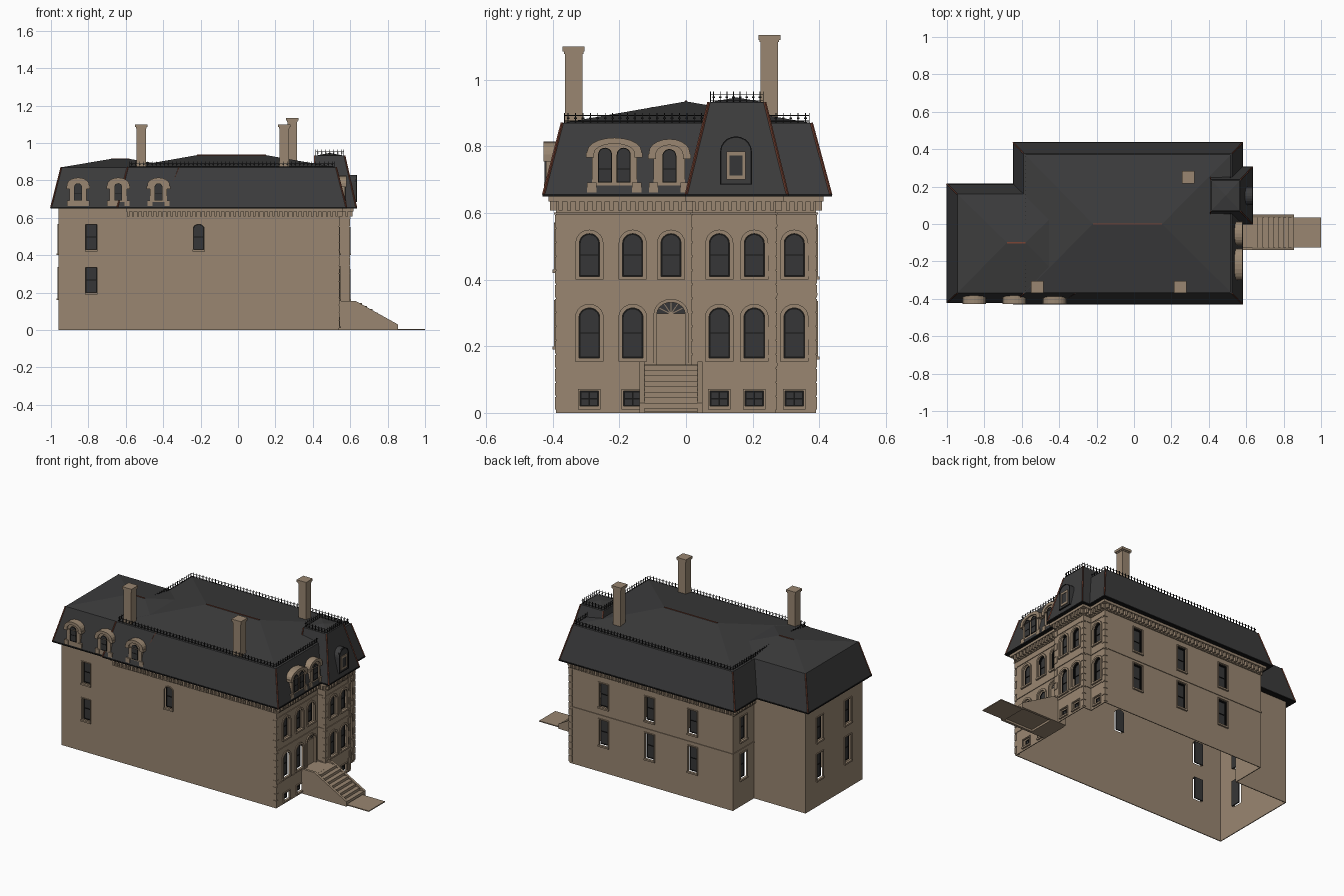
import bpy, bmesh, math
from mathutils import Matrix, Vector

if bpy.data.objects.get("Cube"):
    bpy.data.objects.remove(bpy.data.objects["Cube"], do_unlink=True)


def material(name, r, g, b):
    m = bpy.data.materials.new(name)
    m.use_nodes = True
    m.diffuse_color = (r, g, b, 1)
    m.node_tree.nodes["Principled BSDF"].inputs["Base Color"].default_value = (r, g, b, 1)
    return m


STONE = material("brown_stone", .32, .24, .165)
SLATE = material("dark_slate", .045, .045, .046)
GLASS = material("dark_glass", .037, .037, .038)
IRON = material("black_iron", .008, .008, .008)
COPPER = material("red_copper", .2, .06, .035)
parts = {}


def part(name, mat):
    return parts.setdefault(name, (bmesh.new(), mat))[0]


def face_matrix(x, y, turn):
    # local -y points out of the wall
    return Matrix.Translation((x, y, 0)) @ Matrix.Rotation(math.radians(turn), 4, "Z")


def box(bm, x0, x1, y0, y1, z0, z1, m=Matrix()):
    size = Matrix.Diagonal((x1 - x0, y1 - y0, z1 - z0, 1))
    mid = Matrix.Translation(((x0 + x1) / 2, (y0 + y1) / 2, (z0 + z1) / 2))
    bmesh.ops.create_cube(bm, size=1, matrix=m @ mid @ size)


def bar(bm, p, q, r):
    p, q = Vector(p), Vector(q)
    m = Matrix.Translation(p) @ (q - p).to_track_quat("Z", "Y").to_matrix().to_4x4()
    box(bm, -r, r, -r, r, 0, (q - p).length, m)


def profile(w, z0, z1, rise=0, u=0, n=10):
    if not rise:
        return [(u - w/2, z0), (u + w/2, z0), (u + w/2, z1), (u - w/2, z1)]
    arc = [(u + w/2 * math.cos(math.pi*i/n), z1 - rise + rise * math.sin(math.pi*i/n)) for i in range(n + 1)]
    return [(u - w/2, z0), (u + w/2, z0)] + arc


def prism(bm, pts, y0, y1, m=Matrix()):
    a, b = [[bm.verts.new(m @ Vector((u, y, z))) for u, z in pts] for y in (y0, y1)]
    bm.faces.new(a)
    bm.faces.new(b[::-1])
    for i in range(len(a)):
        bm.faces.new((a[i - 1], b[i - 1], b[i], a[i]))


def ring(bm, outer, inner, y0, y1, m):
    loops = [[bm.verts.new(m @ Vector((u, y, z))) for u, z in pts]
             for pts, y in ((outer, y1), (outer, y0), (inner, y0), (inner, y1))]
    for a, b in zip(loops, loops[1:] + loops[:1]):
        for i in range(len(a)):
            bm.faces.new((a[i - 1], a[i], b[i], b[i - 1]))


def shell(name, path, z0, z1, thick, offset, closed=False):
    bm = part(name, STONE)
    lo, hi = [[bm.verts.new((x, y, z)) for x, y in path] for z in (z0, z1)]
    for i in range(0 if closed else 1, len(path)):
        bm.faces.new((lo[i - 1], lo[i], hi[i], hi[i - 1]))
    solid[name] = (thick, offset)


def along(path, step):
    # evenly spaced stations with their wall angle
    for (ax, ay), (bx, by) in zip(path, path[1:]):
        length = math.hypot(bx - ax, by - ay)
        n = max(1, round(length / step))
        for i in range(n):
            t = (i + .5) / n
            yield ax + (bx-ax)*t, ay + (by-ay)*t, math.degrees(math.atan2(by-ay, bx-ax))


def window(x, y, turn, z0, z1, w, rise=0, trim=.012):
    m = face_matrix(x, y, turn)
    hole = profile(w, z0, z1, rise)
    prism(part("opening_cutter", STONE), hole, -.03, .03, m)
    prism(part("window_glass", GLASS), hole, .017, .02, m)
    inner = profile(w - .008, z0 + .004, z1 - .004, max(rise - .004, 0))
    ring(part("window_sashes", IRON), hole, inner, .013, .017, m)
    mid = (z0 + z1) / 2
    box(part("window_sashes", IRON), -w/2, w/2, .013, .017, mid - .002, mid + .002, m)
    if z1 - z0 < .1:
        box(part("window_sashes", IRON), -.002, .002, .013, .017, z0, z1, m)
    if trim:
        outer = profile(w + 2*trim, z0 - .004, z1 + trim, rise + trim if rise else 0)
        ring(part("window_surrounds", STONE), outer, hole, -.006, .003, m)
        box(part("window_sills", STONE), -w/2 - trim, w/2 + trim, -.01, 0, z0 - .01, z0, m)


def dormer(x, y, turn, w, lights, z0=.662, top=.815):
    m = face_matrix(x, y, turn)
    stone = part("dormer_bodies", STONE)
    prism(stone, profile(w, z0, top - .01, .035), 0, .075, m)
    ring(part("dormer_hoods", STONE), profile(w + .028, top - .05, top, .04),
         profile(w - .014, top - .05, top - .018, .028), -.008, .06, m)
    for s in (-1, 1):
        box(stone, s*w/2 - .014, s*w/2 + .014, -.006, .04, z0, z0 + .03, m)
        box(stone, s*(w/2 + .005) - .012, s*(w/2 + .005) + .012, -.008, .05, top - .06, top - .045, m)
    for u in lights:
        shape = profile(.042, z0 + .03, top - .03, .021, u)
        prism(part("dormer_glass", GLASS), shape, -.003, .001, m)
        ring(part("dormer_sashes", IRON), shape, profile(.036, z0 + .033, top - .033, .018, u), -.005, 0, m)
        box(part("dormer_sashes", IRON), u - .02, u + .02, -.005, 0, .73, .733, m)


solid = {}

# Walls, belt courses and bracketed cornice
front = [(-.6, -.39), (.54, -.39), (.54, .02), (.595, .02), (.595, .27), (.54, .27), (.54, .39), (-.6, .39), (-.6, .18)]
outline = [(-.96, -.39)] + front[1:] + [(-.96, .18)]
shell("walls", outline, 0, .655, .005, -1, True)
shell("belt_course", front[1:], .352, .36, .004, 1)
shell("water_table", front[1:7], .14, .15, .004, 1)
shell("upper_belt", front[1:7], .56, .566, .004, 1)
shell("frieze", front, .595, .602, .006, 1)
shell("cornice", front, .635, .652, .022, 1)
for x, y, a in along(front, .026):
    box(part("cornice_brackets", STONE), -.006, .006, -.018, 0, .608, .636, face_matrix(x, y, a))

# Corner quoins on the entrance side
for x, y, s in ((.54, -.39, 1), (.54, .39, -1), (.595, .02, 1), (.595, .27, -1)):
    for i in range(14):
        reach = y + s * (.022 if i % 2 else .012)
        box(part("quoins", STONE), x - .02, x + .003, min(y - s*.003, reach), max(y - s*.003, reach), .01 + i*.042, .048 + i*.042)

# Windows
for y, x in ((-.29, .54), (-.16, .54), (.1, .595), (.205, .595), (.325, .54)):
    window(x, y, 90, .165, .315, .062, .028)
    window(x, y, 90, .41, .538, .06, .028)
    window(x, y, 90, .02, .065, .055, 0, .006)
window(.54, -.045, 90, .41, .538, .06, .028)
for z0, z1 in ((.17, .33), (.41, .56)):
    for x in (.3, -.02, -.32):
        window(x, .39, 180, z0, z1, .062, 0, .006)
    for x, y in ((-.6, .285), (-.96, .04), (-.96, -.24)):
        window(x, y, 270, z0, z1, .062, 0, .006)
for z in (.2, .43):
    window(-.785, -.39, 0, z, z + .135, .06, 0, .004)
window(-.21, -.39, 0, .43, .565, .056, .02, .006)

# Entrance door with fanlight
m = face_matrix(.54, -.045, 90)
arch = profile(.085, .145, .332, .036)
prism(part("opening_cutter", STONE), arch, -.03, .03, m)
ring(part("door_surround", STONE), profile(.105, .145, .342, .046), arch, -.007, .012, m)
prism(part("fanlight", GLASS), arch, .014, .017, m)
box(part("door", STONE), -.0425, .0425, .008, .014, .145, .298, m)
for i in range(1, 6):
    a = math.pi * i / 6
    bar(part("fanlight_spokes", STONE), m @ Vector((0, .012, .297)),
        m @ Vector((.04 * math.cos(a), .012, .297 + .034 * math.sin(a))), .0012)


# Mansard roofs: eave rectangle, upper rectangle, ridge
def roof(name, eave, upper, ridge, base=.655, shoulder=.87):
    def corners(r, z):
        return [Vector((r[i], r[j], z)) for i, j in ((0, 2), (1, 2), (1, 3), (0, 3))]
    lo, hi = corners(eave, base), corners(upper, shoulder)
    bm = part(name, SLATE)
    verts = [bm.verts.new(p) for p in lo + hi + [Vector(p) for p in ridge]]
    bmesh.ops.convex_hull(bm, input=verts)
    bmesh.ops.dissolve_limit(bm, angle_limit=.01, verts=bm.verts[:], edges=bm.edges[:])
    for p, q in zip(lo, hi):
        bar(part("copper_hips", COPPER), p, q, .003)
    if len(ridge) > 1:
        bar(part("copper_hips", COPPER), *ridge, .003)
    x0, x1, y0, y1 = eave
    box(part("gutters", IRON), x0 - .003, x1 + .003, y0 - .003, y1 + .003, base - .005, base + .002)


roof("main_roof", (-.645, .58, -.428, .435), (-.59, .525, -.372, .377), [(-.22, 0, .935), (.15, 0, .935)])
roof("rear_roof", (-1, -.4, -.42, .213), (-.945, -.315, -.37, .16), [(-.68, -.1, .915), (-.58, -.1, .915)])
roof("tower_roof", (.4, .633, 0, .305), (.41, .57, .068, .237), [(.49, .152, .947)], shoulder=.932)


# Iron cresting
def cresting(x0, x1, y0, y1, z, h, step):
    path = [(x0, y0), (x1, y0), (x1, y1), (x0, y1), (x0, y0)]
    bm = part("roof_cresting", IRON)
    for a, b in zip(path, path[1:]):
        for level in (.2, .75):
            bar(bm, (*a, z + h*level), (*b, z + h*level), .001)
    for x, y, a in along(path, step):
        m = face_matrix(x, y, a)
        box(bm, -.0013, .0013, -.0013, .0013, z - .004, z + h, m)
        box(bm, -.004, .004, -.001, .001, z + h*.4, z + h*.55, m)


cresting(-.58, .515, -.365, .37, .87, .03, .022)
cresting(.415, .565, .073, .232, .932, .033, .02)

# Dormers
for x in (-.855, -.64, -.425):
    dormer(x, -.42, 0, .092, (0,))
dormer(.573, -.05, 90, .095, (0,), top=.822)
dormer(.573, -.215, 90, .135, (-.028, .028), top=.826)
m = face_matrix(.632, .15, 90)
prism(part("tower_dormer", SLATE), profile(.095, .685, .83, .045), 0, .07, m)
ring(part("tower_dormer_edge", IRON), profile(.095, .685, .83, .045), profile(.087, .689, .826, .041), -.003, .01, m)
ring(part("tower_window_frame", STONE), profile(.058, .7, .785), profile(.04, .712, .772), -.005, .001, m)
prism(part("tower_window_glass", GLASS), profile(.04, .712, .772), -.002, 0, m)

# Chimneys
for x, y, top in ((-.517, -.337, 1.1), (.247, -.337, 1.1), (.29, .25, 1.135)):
    for r, z0, z1 in ((.026, .84, top), (.029, top - .022, top - .015), (.033, top - .015, top)):
        box(part("chimneys", STONE), x - r, x + r, y - r, y + r, z0, z1)

# Entrance steps, side walls and path slab
steps = part("entrance_steps", STONE)
box(steps, .54, .64, -.125, .035, 0, .145)
for i in range(8):
    box(steps, .64, .664 + i*.027, -.125, .035, .128 - i*.0165, .145 - (i + 1)*.0165 + .016)
side = [(.54, 0), (.855, 0), (.855, .03), (.63, .155), (.54, .155)]
for y in (-.14, .035):
    prism(part("step_side_walls", STONE), side, y, y + .015)
box(part("path_slab", STONE), .84, 1, -.125, .035, 0, .006)

# Turn the collected parts into objects
objects = {}
for name, (bm, mat) in parts.items():
    if name not in solid:
        bmesh.ops.recalc_face_normals(bm, faces=bm.faces[:])
    mesh = bpy.data.meshes.new(name)
    bm.to_mesh(mesh)
    bm.free()
    mesh.materials.append(mat)
    ob = objects[name] = bpy.data.objects.new(name, mesh)
    bpy.context.collection.objects.link(ob)
    if name in solid:
        mod = ob.modifiers.new("thickness", "SOLIDIFY")
        mod.thickness, mod.offset = solid[name]
        mod.use_even_offset = True

# Cut the window and door openings
cutter = objects["opening_cutter"]
cutter.hide_render = True
cutter.display_type = "WIRE"
for name in ("walls", "belt_course", "water_table"):
    cut = objects[name].modifiers.new("openings", "BOOLEAN")
    cut.operation, cut.solver, cut.object = "DIFFERENCE", "EXACT", cutter
    bpy.context.view_layer.objects.active = objects[name]
    for mod in [mod.name for mod in objects[name].modifiers]:
        bpy.ops.object.modifier_apply(modifier=mod)
bpy.data.objects.remove(cutter, do_unlink=True)
